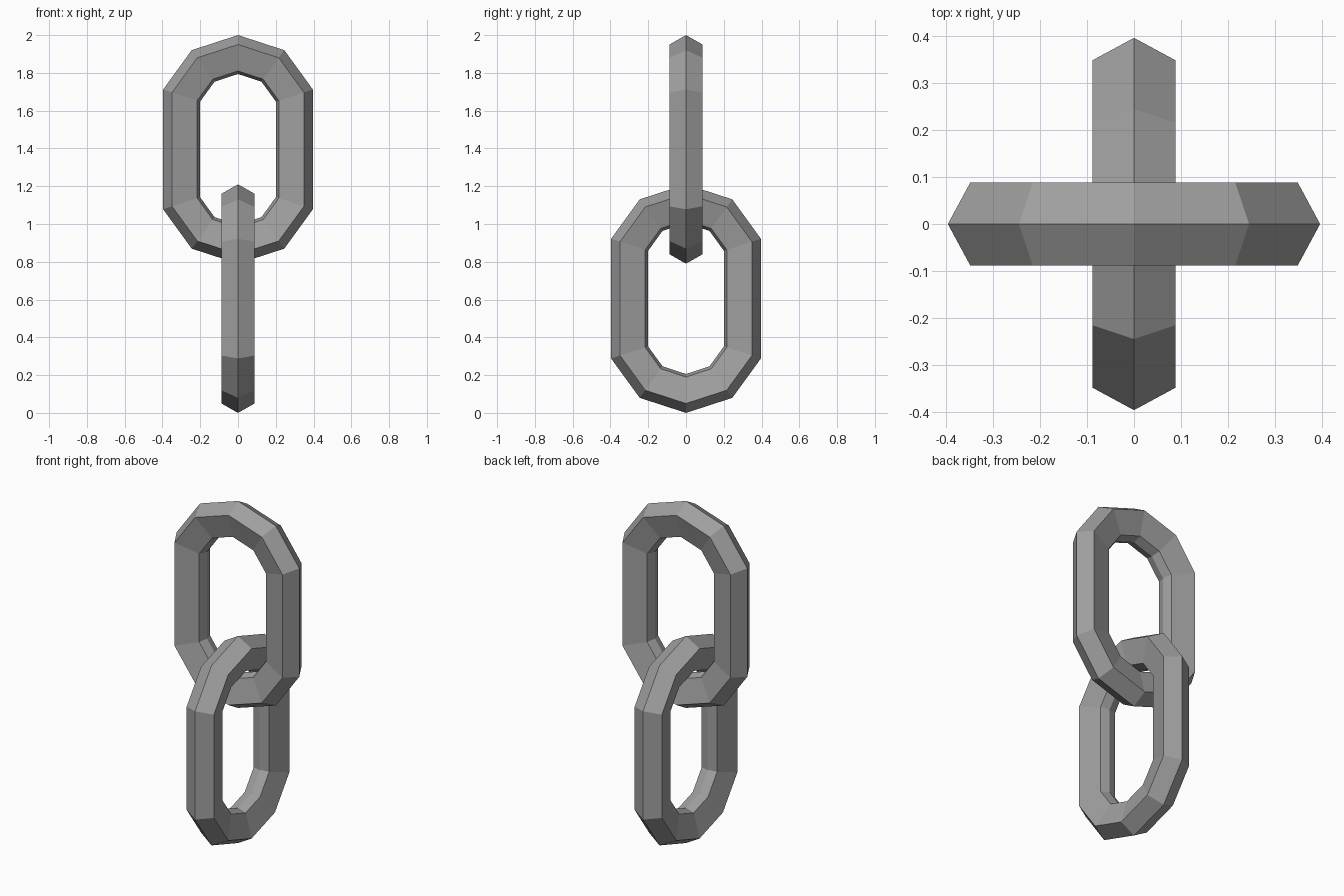
import bpy
import bmesh
import math

if "Cube" in bpy.data.objects:
    bpy.data.objects.remove(bpy.data.objects["Cube"], do_unlink=True)

# Plain steel grey
GREY = (0.35, 0.35, 0.35, 1.0)
steel = bpy.data.materials.new("steel_grey")
steel.use_nodes = True
steel.diffuse_color = GREY
steel.node_tree.nodes["Principled BSDF"].inputs["Base Color"].default_value = GREY

# Bar cross-section: (radius from the bend centre, sideways offset)
SECTION = [(0.417, 0), (0.367, 0.088), (0.227, 0.05),
           (0.211, 0), (0.227, -0.05), (0.367, -0.088)]
STEPS = 10
HALF_STRAIGHT = 0.188


def make_link(name, height, turn):
    """Ten-sided ring, pulled apart at the middle into a long chain link."""
    bm = bmesh.new()
    rings = []
    for i in range(STEPS):
        a = 2 * math.pi * i / STEPS
        shift = math.copysign(HALF_STRAIGHT, math.cos(a))
        rings.append([bm.verts.new((r * math.sin(a), side, r * math.cos(a) + shift))
                      for r, side in SECTION])
    n = len(SECTION)
    for i, ring in enumerate(rings):
        following = rings[(i + 1) % STEPS]
        for j in range(n):
            k = (j + 1) % n
            bm.faces.new((ring[j], ring[k], following[k], following[j]))
    bmesh.ops.recalc_face_normals(bm, faces=bm.faces)
    mesh = bpy.data.meshes.new(name)
    bm.to_mesh(mesh)
    bm.free()
    mesh.materials.append(steel)
    link = bpy.data.objects.new(name, mesh)
    link.location.z = height
    link.rotation_euler.z = turn
    bpy.context.collection.objects.link(link)


# Two interlocked links at right angles
make_link("upper_link", 1.395, 0)
make_link("lower_link", 0.605, math.pi / 2)
